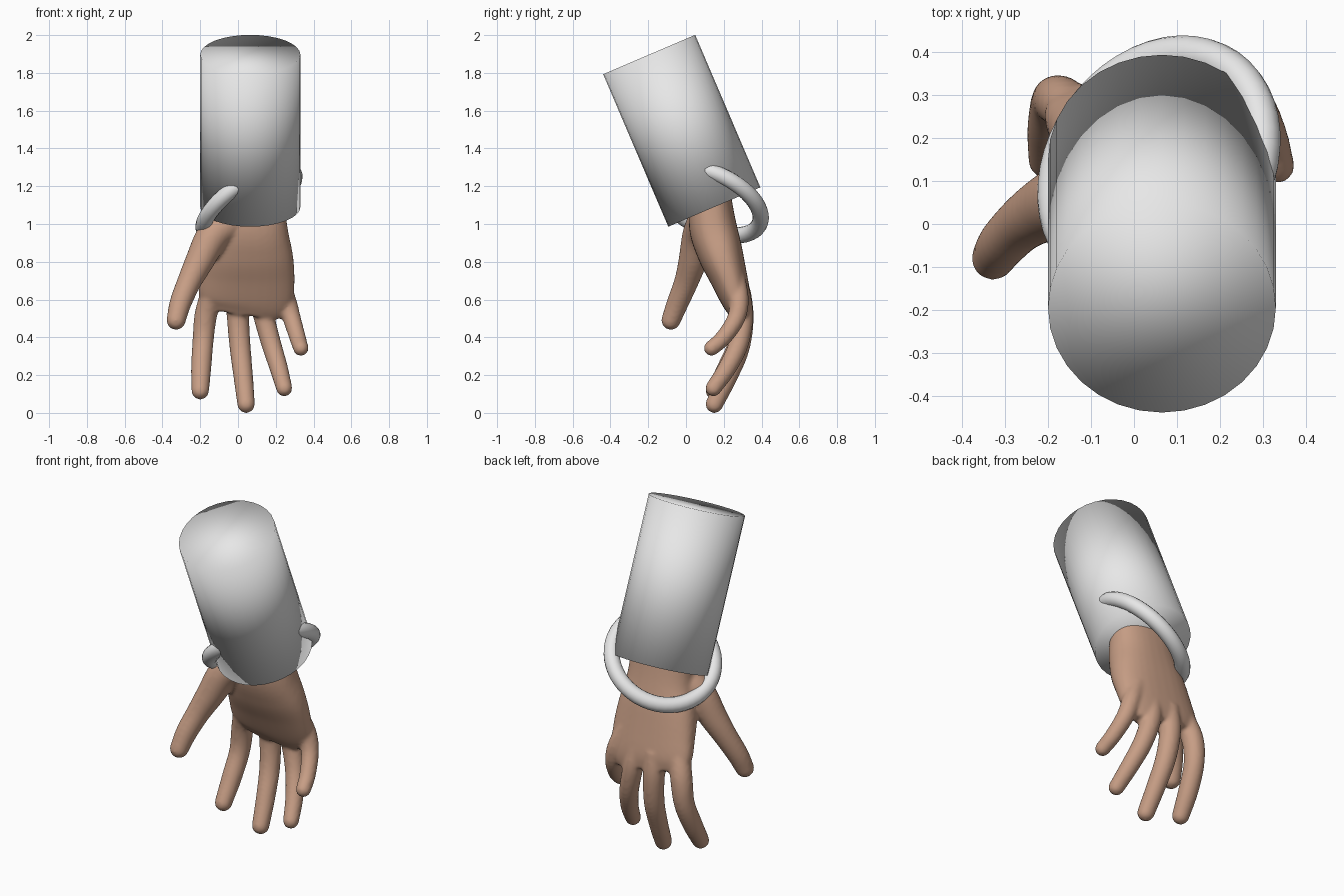
import bpy, bmesh, math
from mathutils import Vector, Matrix

if "Cube" in bpy.data.objects:
    bpy.data.objects.remove(bpy.data.objects["Cube"])


def material(name, rgb):
    m = bpy.data.materials.new(name)
    m.diffuse_color = (*rgb, 1.0)
    m.use_nodes = True
    m.node_tree.nodes["Principled BSDF"].inputs["Base Color"].default_value = m.diffuse_color
    return m


GREY = material("light_grey", (0.8, 0.8, 0.8))
SKIN = material("skin_tan", (0.57, 0.34, 0.235))


def make_object(name, bm, mat):
    bmesh.ops.recalc_face_normals(bm, faces=bm.faces[:])
    for f in bm.faces:
        f.smooth = True
    me = bpy.data.meshes.new(name)
    bm.to_mesh(me)
    bm.free()
    me.materials.append(mat)
    ob = bpy.data.objects.new(name, me)
    bpy.context.collection.objects.link(ob)
    return ob


def spline(pts, steps=6):
    """Catmull-Rom interpolation of (x, y, z, rx, ry) rows."""
    p = [Vector(q) for q in pts]
    p = [p[0] * 2 - p[1]] + p + [p[-1] * 2 - p[-2]]
    out = []
    for i in range(1, len(p) - 2):
        a, b, c, d = p[i - 1:i + 3]
        for k in range(steps):
            t = k / steps
            out.append(0.5 * (2 * b + (c - a) * t + (2 * a - 5 * b + 4 * c - d) * t * t
                              + (3 * b - a - 3 * c + d) * t ** 3))
    return out + [p[-2]]


def loft(bm, pts, tip=True, power=1.0, sides=24):
    """Closed tube along the points, with an optional round tip."""
    rows = spline(pts)
    rings = []
    for i, row in enumerate(rows):
        a, b = rows[max(i - 1, 0)], rows[min(i + 1, len(rows) - 1)]
        t = Vector((b - a)[:3]).normalized()
        u = Vector((1, 0, 0))
        u = (u - t * u.dot(t)).normalized()
        v = t.cross(u)
        ring = []
        for k in range(sides):
            c, s = (f(2 * math.pi * k / sides) for f in (math.cos, math.sin))
            c, s = (math.copysign(abs(w) ** power, w) for w in (c, s))
            ring.append(bm.verts.new(Vector(row[:3]) + u * c * row[3] + v * s * row[4]))
        rings.append(ring)
    for r0, r1 in zip(rings, rings[1:]):
        for k in range(sides):
            n = (k + 1) % sides
            bm.faces.new((r0[k], r0[n], r1[n], r1[k]))
    bm.faces.new(rings[0][::-1])
    bm.faces.new(rings[-1])
    if tip:
        end = rows[-1]
        bmesh.ops.create_uvsphere(bm, u_segments=24, v_segments=16, radius=end[3],
                                  matrix=Matrix.Translation(end[:3]))


# Sleeve: tilted closed cylinder, shaded smooth across its ends
top, bottom = Vector((0.065, -0.195, 1.897)), Vector((0.065, 0.15, 1.09))
axis = top - bottom
bm = bmesh.new()
bmesh.ops.create_cone(bm, cap_ends=True, segments=32, radius1=0.265, radius2=0.265,
                      depth=axis.length,
                      matrix=Matrix.Translation((top + bottom) / 2)
                      @ axis.to_track_quat('Z', 'Y').to_matrix().to_4x4())
make_object("sleeve", bm, GREY)

# Bracelet: ring hanging askew around the wrist
bm = bmesh.new()
M = (Matrix.Translation((0.058, 0.133, 1.118))
     @ Vector((-0.52, 0.36, 0.77)).to_track_quat('Z', 'Y').to_matrix().to_4x4())
R, r, NU, NV = 0.282, 0.043, 48, 16
grid = [[bm.verts.new(M @ Vector(((R + r * math.cos(b)) * math.cos(a),
                                  (R + r * math.cos(b)) * math.sin(a), r * math.sin(b))))
         for b in (2 * math.pi * j / NV for j in range(NV))]
        for a in (2 * math.pi * i / NU for i in range(NU))]
for i in range(NU):
    for j in range(NV):
        i2, j2 = (i + 1) % NU, (j + 1) % NV
        bm.faces.new((grid[i][j], grid[i2][j], grid[i2][j2], grid[i][j2]))
make_object("bracelet", bm, GREY)

# Hand: palm and digits lofted, then fused with a voxel remesh
palm = [(.06, .13, 1.20, .18, .10), (.06, .14, 1.0, .20, .125), (.055, .18, .85, .235, .12),
        (.05, .225, .72, .25, .10), (.04, .265, .60, .25, .08), (.03, .285, .53, .21, .055)]
digits = {
    "thumb": [(-.03, .11, 1.02, .10), (-.13, .07, .94, .09), (-.205, .035, .80, .076),
              (-.26, .0, .69, .064), (-.305, -.045, .58, .058), (-.328, -.08, .49, .051)],
    "index": [(-.13, .25, .66, .06), (-.17, .285, .52, .06), (-.185, .28, .38, .056),
              (-.195, .22, .24, .054), (-.2, .15, .117, .047)],
    "middle": [(0, .28, .64, .065), (0, .30, .50, .059), (.012, .28, .34, .056),
               (.028, .22, .19, .052), (.043, .15, .046, .047)],
    "ring": [(.11, .275, .66, .06), (.135, .30, .52, .056), (.175, .28, .37, .053),
             (.215, .22, .24, .049), (.245, .145, .13, .043)],
    "little": [(.2, .255, .72, .058), (.255, .28, .60, .052), (.285, .265, .50, .048),
               (.315, .20, .40, .044), (.333, .135, .342, .041)],
}
bm = bmesh.new()
loft(bm, palm, tip=False, power=0.85, sides=32)
for pts in digits.values():
    loft(bm, [(*p, p[3]) for p in pts])
hand = make_object("hand", bm, SKIN)
mod = hand.modifiers.new("fuse", 'REMESH')
mod.mode = 'VOXEL'
mod.voxel_size = 0.01
mod.use_smooth_shade = True
mod = hand.modifiers.new("soften", 'SMOOTH')
mod.factor = 0.5
mod.iterations = 8
